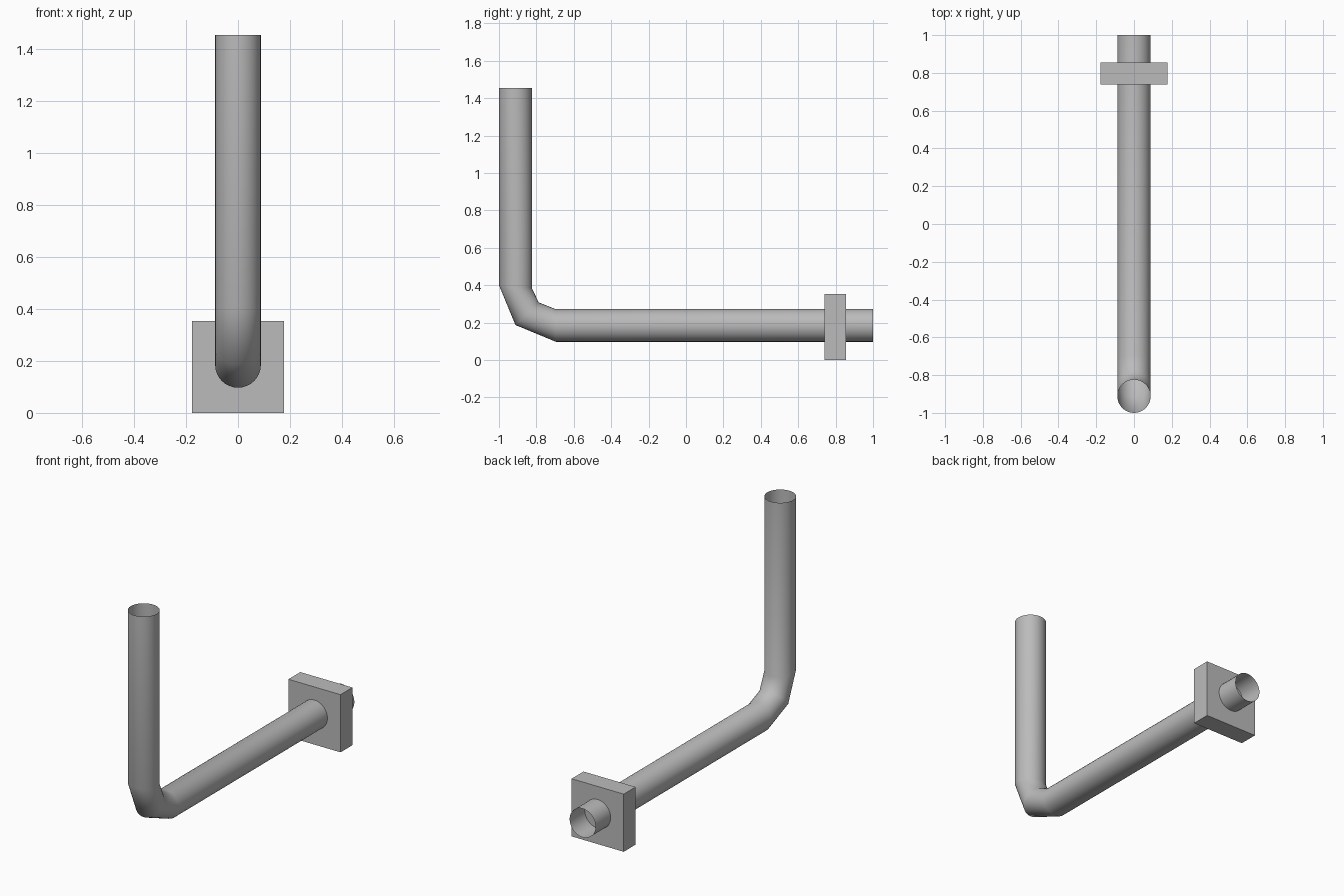
import bpy, bmesh, math
from mathutils import Vector

cube = bpy.data.objects.get("Cube")
if cube:
    bpy.data.objects.remove(cube, do_unlink=True)

grey = bpy.data.materials.new("plain grey")
grey.use_nodes = True
grey.diffuse_color = (0.5, 0.5, 0.5, 1)
grey.node_tree.nodes["Principled BSDF"].inputs["Base Color"].default_value = (0.5, 0.5, 0.5, 1)


def add_object(name, bm):
    bmesh.ops.recalc_face_normals(bm, faces=bm.faces)
    mesh = bpy.data.meshes.new(name)
    bm.to_mesh(mesh)
    bm.free()
    mesh.materials.append(grey)
    obj = bpy.data.objects.new(name, mesh)
    bpy.context.collection.objects.link(obj)
    return obj


# Open-ended pipe: rings given by their outer and inner (y, z) points
RADIUS, SIDES = 0.088, 32
rings = [
    ((-1.0, 1.455), (-0.824, 1.455)),
    ((-1.0, 0.40), (-0.824, 0.385)),
    ((-0.912, 0.187), (-0.788, 0.308)),
    ((-0.695, 0.097), (-0.70, 0.273)),
    ((1.0, 0.097), (1.0, 0.273)),
]
bm = bmesh.new()
loops = []
for outer, inner in rings:
    a, b = Vector((0, *outer)), Vector((0, *inner))
    centre, arm = (a + b) / 2, (a - b) / 2
    loop = []
    for i in range(SIDES):
        t = math.tau * i / SIDES
        loop.append(bm.verts.new(centre + arm * math.cos(t) + Vector((RADIUS * math.sin(t), 0, 0))))
    loops.append(loop)
for low, high in zip(loops, loops[1:]):
    for i in range(SIDES):
        j = (i + 1) % SIDES
        bm.faces.new((low[i], low[j], high[j], high[i]))
pipe = add_object("bent_pipe", bm)
for face in pipe.data.polygons:
    face.use_smooth = True

# Square mounting plate around the back of the pipe
bm = bmesh.new()
bmesh.ops.create_cube(bm, size=1)
bmesh.ops.scale(bm, vec=(0.353, 0.115, 0.353), verts=bm.verts)
bmesh.ops.translate(bm, vec=(0, 0.797, 0.1765), verts=bm.verts)
add_object("mounting_plate", bm)
